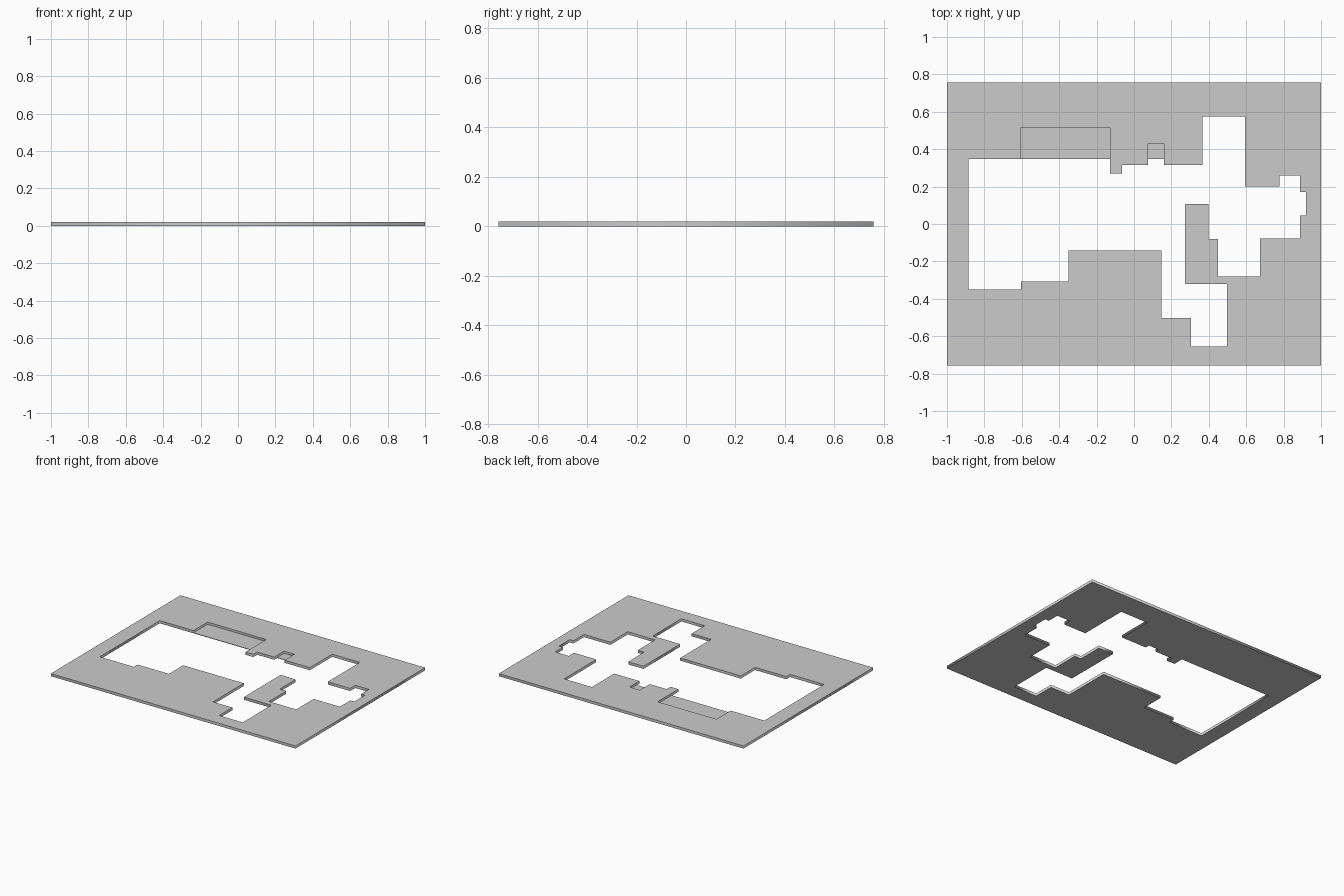
import bpy

if "Cube" in bpy.data.objects:
    bpy.data.objects.remove(bpy.data.objects["Cube"])

T = 0.02          # plate thickness
FLOOR = 0.004     # thickness left under the two shallow recesses
HX, HY = 1.0, 0.757


def flat_part(name, loops, height):
    """Extrude closed outlines (inner loops become holes) from z = 0 up to height."""
    cu = bpy.data.curves.new(name, 'CURVE')
    cu.dimensions = '2D'
    cu.fill_mode = 'BOTH'
    cu.extrude = height / 2
    for loop in loops:
        sp = cu.splines.new('POLY')
        sp.points.add(len(loop) - 1)
        for p, (x, y) in zip(sp.points, loop):
            p.co = (x, y, 0, 1)
        sp.use_cyclic_u = True
    ob = bpy.data.objects.new(name, cu)
    ob.location.z = height / 2
    bpy.context.collection.objects.link(ob)
    bpy.ops.object.select_all(action='DESELECT')
    ob.select_set(True)
    bpy.context.view_layer.objects.active = ob
    bpy.ops.object.convert(target='MESH')
    return bpy.context.object


def rect(x0, x1, y0, y1):
    return [(x0, y0), (x1, y0), (x1, y1), (x0, y1)]


# Stepped opening, as alternating x and y turns (every corner is square)
turns = [-0.884, 0.348, -0.608, 0.513, -0.127, 0.27, -0.063, 0.315,
         0.076, 0.43, 0.161, 0.315, 0.367, 0.575, 0.594, 0.2,
         0.777, 0.26, 0.888, 0.171, 0.92, 0.045, 0.888, -0.078,
         0.673, -0.281, 0.45, -0.08, 0.397, 0.107, 0.273, -0.321,
         0.497, -0.655, 0.305, -0.502, 0.147, -0.142, -0.349, -0.308,
         -0.605, -0.351]
opening = []
for i in range(0, len(turns), 2):
    x, y = turns[i], turns[i + 1]
    opening += [(x, turns[i - 1]), (x, y)]

# Plate with the opening
flat_part("plate", [rect(-HX, HX, -HY, HY), opening], T)

# Thin floors of the two recesses on the back edge of the opening
flat_part("wide_recess_floor", [rect(-0.608, -0.127, 0.348, 0.513)], FLOOR)
flat_part("small_recess_floor", [rect(0.076, 0.161, 0.348, 0.43)], FLOOR)
